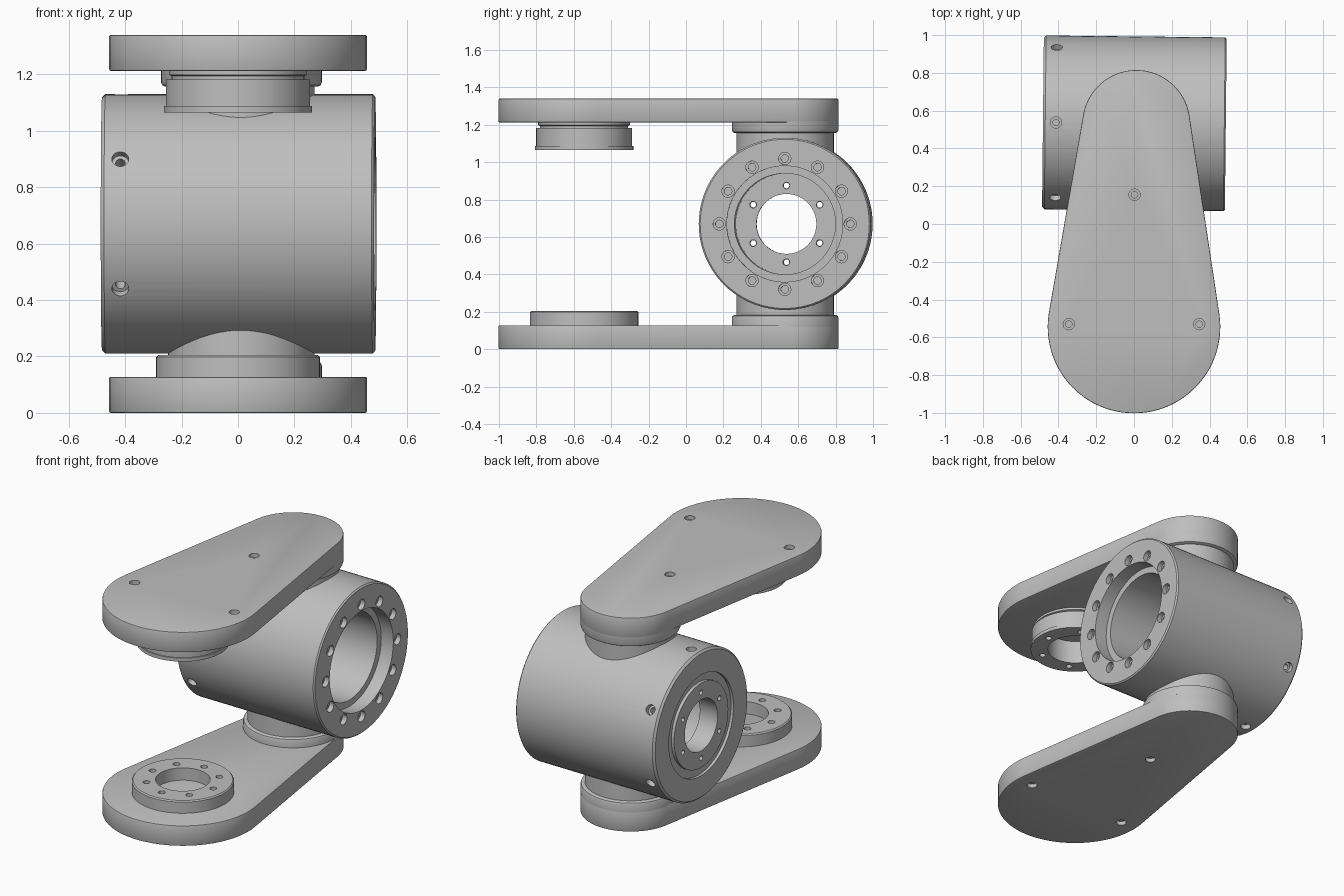
import bpy, bmesh
from math import pi, sin, cos, asin
from mathutils import Matrix

if "Cube" in bpy.data.objects:
    bpy.data.objects.remove(bpy.data.objects["Cube"])

# One matte grey for the whole mechanism
grey = bpy.data.materials.new("machined_grey")
grey.use_nodes = True
COLOUR = (0.52, 0.52, 0.52, 1)
grey.diffuse_color = COLOUR
grey.node_tree.nodes["Principled BSDF"].inputs["Base Color"].default_value = COLOUR

T = Matrix.Translation
MID = 0.67                      # height of the barrel axis
FRONT = T((0, -0.545, 0))       # front pivot
REAR = T((0.012, 0.53, 0))      # rear pivot
FLIP = T((0, 0, 2 * MID)) @ Matrix.Scale(-1, 4, (0, 0, 1))
BARREL = T((0.002, 0.533, MID)) @ Matrix.Rotation(-0.0105, 4, 'Z') @ Matrix.Rotation(pi / 2, 4, 'Y')


def add_object(name, bm, material=True):
    bmesh.ops.recalc_face_normals(bm, faces=bm.faces)
    mesh = bpy.data.meshes.new(name)
    bm.to_mesh(mesh)
    bm.free()
    obj = bpy.data.objects.new(name, mesh)
    bpy.context.collection.objects.link(obj)
    if material:
        mesh.materials.append(grey)
    return obj


def revolve(bm, profile, ring, steps, matrix=Matrix()):
    """Spin (radius, height) points about z; ring closes the profile."""
    verts = [bm.verts.new((r, 0, z)) for r, z in profile]
    edges = [bm.edges.new(p) for p in zip(verts, verts[1:])]
    if ring:
        edges.append(bm.edges.new((verts[-1], verts[0])))
    old = set(bm.verts) - set(verts)
    bmesh.ops.spin(bm, geom=verts + edges, axis=(0, 0, 1), cent=(0, 0, 0),
                   angle=2 * pi, steps=steps)
    new = [v for v in bm.verts if v not in old]
    bmesh.ops.remove_doubles(bm, verts=new, dist=1e-5)
    new = [v for v in bm.verts if v not in old]
    bmesh.ops.transform(bm, matrix=matrix, verts=new)


def lathe(name, profile, matrix, ring=False):
    bm = bmesh.new()
    revolve(bm, profile, ring, 96)
    obj = add_object(name, bm)
    return obj, matrix


def holes(places, wide, depth, narrow, deep):
    """Cutter of stepped holes, each going down local -z."""
    bm = bmesh.new()
    profile = [(0, 0.05), (wide, 0.05), (wide, -depth), (narrow, -depth),
               (narrow, -deep), (0, -deep)]
    for place in places:
        revolve(bm, profile, False, 20, place)
    obj = add_object("hole_cutter", bm, False)
    obj.hide_render = True
    return obj


def circle(count, radius, z):
    return [T((radius * cos(2 * pi * k / count), radius * sin(2 * pi * k / count), z))
            for k in range(count)]


def finish(part, cutters=(), bevel=0):
    """Bake bevel and holes, place the part and smooth it."""
    obj, matrix = part
    if bevel:
        mod = obj.modifiers.new("edge", 'BEVEL')
        mod.width, mod.segments, mod.angle_limit = bevel, 2, pi / 3
    for cutter in cutters:
        mod = obj.modifiers.new("holes", 'BOOLEAN')
        mod.operation, mod.solver, mod.object = 'DIFFERENCE', 'EXACT', cutter
    graph = bpy.context.evaluated_depsgraph_get()
    mesh = bpy.data.meshes.new_from_object(obj.evaluated_get(graph))
    obj.modifiers.clear()
    obj.data = mesh
    mesh.transform(matrix)
    if matrix.determinant() < 0:
        mesh.flip_normals()
    for cutter in cutters:
        bpy.data.objects.remove(cutter)
    bpy.ops.object.select_all(action='DESELECT')
    obj.select_set(True)
    bpy.context.view_layer.objects.active = obj
    bpy.ops.object.shade_smooth_by_angle(angle=pi / 6)


def arm_plate(name, matrix):
    """Tapered plate: two circles joined by their tangents."""
    big, small = 0.457, 0.285
    y0, y1, x1 = -0.545, 0.53, 0.012
    tilt = asin((big - small) / (y1 - y0))
    n = 48
    points = []
    for k in range(n + 1):
        a = tilt + (pi - 2 * tilt) * k / n
        points.append((x1 + small * cos(a), y1 + small * sin(a), 0))
    for k in range(n + 1):
        a = pi - tilt + (pi + 2 * tilt) * k / n
        points.append((big * cos(a), y0 + big * sin(a), 0))
    bm = bmesh.new()
    face = bm.faces.new([bm.verts.new(p) for p in points])
    top = bmesh.ops.extrude_face_region(bm, geom=[face])["geom"]
    bmesh.ops.translate(bm, vec=(0, 0, 0.128),
                        verts=[v for v in top if isinstance(v, bmesh.types.BMVert)])
    turn = Matrix.Rotation(pi, 4, 'X')
    spots = [T((x, y, 0)) @ turn for x, y in ((-0.345, -0.53), (0.345, -0.53), (0.003, 0.155))]
    finish((add_object(name, bm), matrix), [holes(spots, 0.03, 0.025, 0.017, 0.07)], 0.006)


# Two mirrored arms, each with a rounded rear boss and a post into the barrel
for side, mirror in (("lower", Matrix()), ("upper", FLIP)):
    arm_plate(side + "_arm", mirror)
    finish(lathe(side + "_boss", [(0, 0.12), (0.285, 0.12), (0.285, 0.168), (0.281, 0.178),
                                  (0.272, 0.183), (0, 0.183)], mirror @ REAR))
    finish(lathe(side + "_post", [(0, 0.17), (0.26, 0.17), (0.26, 0.33), (0, 0.33)],
                 mirror @ REAR))

# Bearing pad on the lower arm
finish(lathe("bearing_pad", [(0.155, 0.125), (0.29, 0.125), (0.29, 0.198), (0.283, 0.205),
                             (0.155, 0.205)], FRONT, True),
       [holes(circle(8, 0.21, 0.205), 0.02, 0.03, 0.015, 0.06)])

# Flanged drive hanging under the upper arm
turn = Matrix.Rotation(pi, 4, 'X')
finish(lathe("drive_unit", [(0.16, 1.065), (0.263, 1.065), (0.263, 1.087), (0.256, 1.087),
                            (0.256, 1.182), (0.235, 1.182), (0.235, 1.194), (0.245, 1.198),
                            (0.245, 1.215), (0.16, 1.215)], FRONT, True),
       [holes([p @ turn for p in circle(6, 0.205, 1.065)], 0.018, 0.03, 0.014, 0.07)])

# Barrel housing: stepped bore, bolt circle on one end, screws near the other
radial = [Matrix.Rotation(k * pi / 3, 4, 'Z') @ T((0.46, 0, -0.415)) @ Matrix.Rotation(pi / 2, 4, 'Y')
          for k in range(6)]
finish(lathe("barrel_housing", [(0.27, -0.466), (0.27, 0.4), (0.31, 0.4), (0.31, 0.484),
                                (0.452, 0.484), (0.46, 0.476), (0.46, -0.472), (0.448, -0.484),
                                (0.315, -0.484), (0.315, -0.466)], BARREL, True),
       [holes(circle(12, 0.35, 0.484), 0.033, 0.03, 0.02, 0.07),
        holes(radial, 0.03, 0.03, 0.017, 0.09)])

# Output flange closing the barrel's far end, with through holes
finish(lathe("output_flange", [(0.16, -0.484), (0.264, -0.484), (0.264, -0.465), (0.272, -0.465),
                               (0.272, -0.36), (0.16, -0.36)], BARREL, True),
       [holes(circle(6, 0.205, -0.36), 0.018, 0.06, 0.015, 0.2)])
